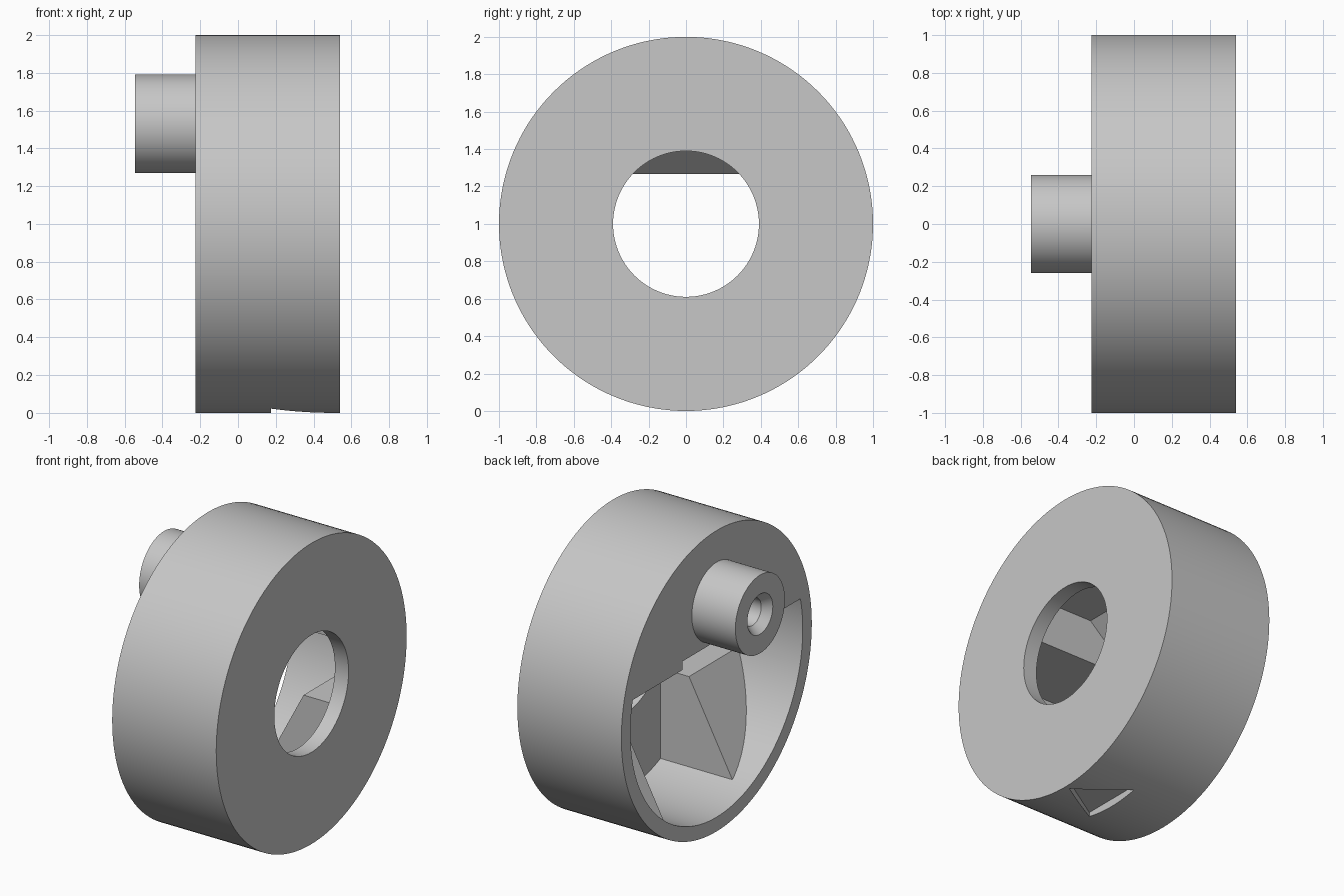
import bpy, bmesh, math
from mathutils import Vector

if "Cube" in bpy.data.objects:
    bpy.data.objects.remove(bpy.data.objects["Cube"], do_unlink=True)

grey = bpy.data.materials.new("plain_grey")
grey.use_nodes = True
grey.diffuse_color = (0.57, 0.57, 0.57, 1)
grey.node_tree.nodes["Principled BSDF"].inputs["Base Color"].default_value = (0.57, 0.57, 0.57, 1)

CENTRE = 1.0      # height of the wheel axis
BOSS = 1.53       # height of the boss axis
BACK, FACE, FLOOR = -0.225, 0.54, 0.44


def finish(name, bm):
    bmesh.ops.recalc_face_normals(bm, faces=bm.faces)
    mesh = bpy.data.meshes.new(name)
    bm.to_mesh(mesh)
    bm.free()
    mesh.materials.append(grey)
    obj = bpy.data.objects.new(name, mesh)
    bpy.context.collection.objects.link(obj)
    return obj


def lathe(name, profile, height, sides=144):
    """Solid turned around the x direction from (x, radius) points."""
    bm = bmesh.new()
    rings = []
    for x, r in profile:
        angles = [2 * math.pi * i / sides for i in range(sides)]
        rings.append([bm.verts.new((x, r * math.sin(a), height + r * math.cos(a))) for a in angles])
    for a, b in zip(rings, rings[1:]):
        for i in range(sides):
            j = (i + 1) % sides
            bm.faces.new((a[i], a[j], b[j], b[i]))
    bm.faces.new(rings[0])
    bm.faces.new(rings[-1])
    return finish(name, bm)


def prism(name, outline, start, sweep):
    """Flat outline extruded along the sweep vector."""
    bm = bmesh.new()
    face = bm.faces.new([bm.verts.new(Vector(p) + Vector(start)) for p in outline])
    grown = bmesh.ops.extrude_face_region(bm, geom=[face])
    verts = [v for v in grown["geom"] if isinstance(v, bmesh.types.BMVert)]
    bmesh.ops.translate(bm, verts=verts, vec=sweep)
    return finish(name, bm)


def combine(target, tool, operation):
    mod = target.modifiers.new("combine", "BOOLEAN")
    mod.object, mod.operation, mod.solver = tool, operation, "EXACT"
    bpy.context.view_layer.objects.active = target
    bpy.ops.object.modifier_apply(modifier=mod.name)
    bpy.data.objects.remove(tool, do_unlink=True)


# Wheel body with the round boss on its back
wheel = lathe("wheel_body", [(BACK, 1), (FACE, 1)], CENTRE)
boss = lathe("boss", [(-0.545, 0.26), (BACK + 0.05, 0.26)], BOSS, 96)
combine(wheel, boss, "UNION")

# Rear pocket: wide flat-topped recess leaving two sloped side blocks
side_view = [(-0.3, 1.21), (FLOOR, 1.21), (FLOOR, 0.77), (0.23, 0.77), (-0.18, 0), (-0.3, 0)]
pocket = prism("pocket", [(x, 0, z) for x, z in side_view], (0, -1.1, 0), (0, 2.2, 0))

# Central slot with a sloped roof
slot_view = [(-0.3, 0), (FLOOR, 0), (FLOOR, 1.5), (0.04, 1.5), (BACK, 1.267), (-0.3, 1.2)]
slot = prism("slot", [(x, 0, z) for x, z in slot_view], (0, -0.36, 0), (0, 0.72, 0))
combine(pocket, slot, "UNION")
bore = lathe("bore", [(-0.28, 0.905), (0.5, 0.905)], CENTRE)
combine(pocket, bore, "INTERSECT")
combine(wheel, pocket, "DIFFERENCE")

# Round window through the front wall
window = lathe("window", [(0.3, 0.39), (0.7, 0.39)], CENTRE, 96)
combine(wheel, window, "DIFFERENCE")

# Countersunk hole in the boss
screw_hole = lathe("screw_hole", [(-0.56, 0.145), (-0.49, 0.09), (-0.15, 0.09)], BOSS, 64)
combine(wheel, screw_hole, "DIFFERENCE")

# Shallow triangular index mark underneath
mark = prism("mark", [(0.175, -0.21, 0), (0.51, 0, 0), (0.175, 0.21, 0)], (0, 0, -0.1), (0, 0, 0.15))
combine(wheel, mark, "DIFFERENCE")

# Smooth round walls, crisp edges
bpy.ops.object.select_all(action="DESELECT")
wheel.select_set(True)
bpy.context.view_layer.objects.active = wheel
bpy.ops.object.shade_smooth_by_angle(angle=math.radians(25))
